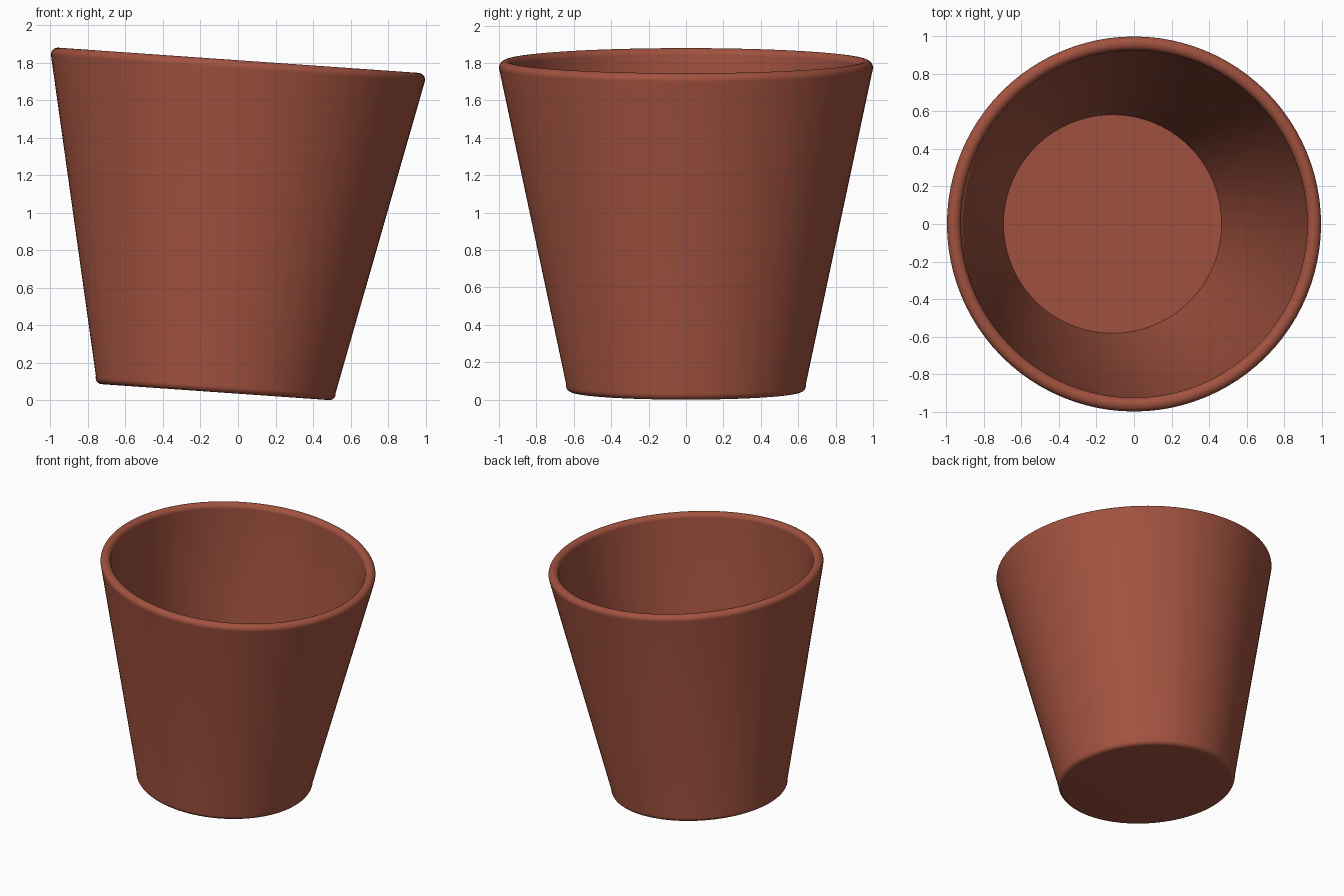
import bpy, bmesh, math
from mathutils import Matrix, Vector

if "Cube" in bpy.data.objects:
    bpy.data.objects.remove(bpy.data.objects["Cube"])


def arc(cx, cz, rx, rz, start, end, steps):
    # points along an elliptical arc, angles in degrees
    pts = []
    for i in range(steps + 1):
        a = math.radians(start + (end - start) * i / steps)
        pts.append((cx + rx * math.cos(a), cz + rz * math.sin(a)))
    return pts


# Profile from base centre, up the outside, over the round rim, down to the floor
profile = [(0, 0)]
profile += arc(0.609, 0.035, 0.033, 0.035, -90, 12, 6)
profile += arc(0.963, 1.738, 0.037, 0.036, -12, 192, 14)
profile += [(0.583, 0.10), (0, 0.10)]

# Revolve the profile into the pot wall
SEGMENTS = 96
bm = bmesh.new()
verts = [bm.verts.new((r, 0, z)) for r, z in profile]
edges = [bm.edges.new(pair) for pair in zip(verts, verts[1:])]
bmesh.ops.spin(bm, geom=verts + edges, cent=(0, 0, 0), axis=(0, 0, 1),
               angle=math.tau, steps=SEGMENTS)
bmesh.ops.remove_doubles(bm, verts=bm.verts, dist=0.0005)
bmesh.ops.recalc_face_normals(bm, faces=bm.faces)

# Lean the pot to the right, then centre it and stand it on the ground
bm.transform(Matrix.Rotation(math.radians(4), 4, 'Y'))
low = Vector([min(v.co[i] for v in bm.verts) for i in range(3)])
high = Vector([max(v.co[i] for v in bm.verts) for i in range(3)])
bm.transform(Matrix.Translation((-(low.x + high.x) / 2, 0, -low.z)))

mesh = bpy.data.meshes.new("flower_pot")
bm.to_mesh(mesh)
bm.free()
pot = bpy.data.objects.new("flower_pot", mesh)
bpy.context.collection.objects.link(pot)

# Terracotta colour and smooth shading
clay = bpy.data.materials.new("terracotta")
clay.diffuse_color = (0.36, 0.085, 0.05, 1)
clay.use_nodes = True
clay.node_tree.nodes["Principled BSDF"].inputs["Base Color"].default_value = clay.diffuse_color
mesh.materials.append(clay)
bpy.context.view_layer.objects.active = pot
pot.select_set(True)
bpy.ops.object.shade_smooth_by_angle(angle=math.radians(35))
